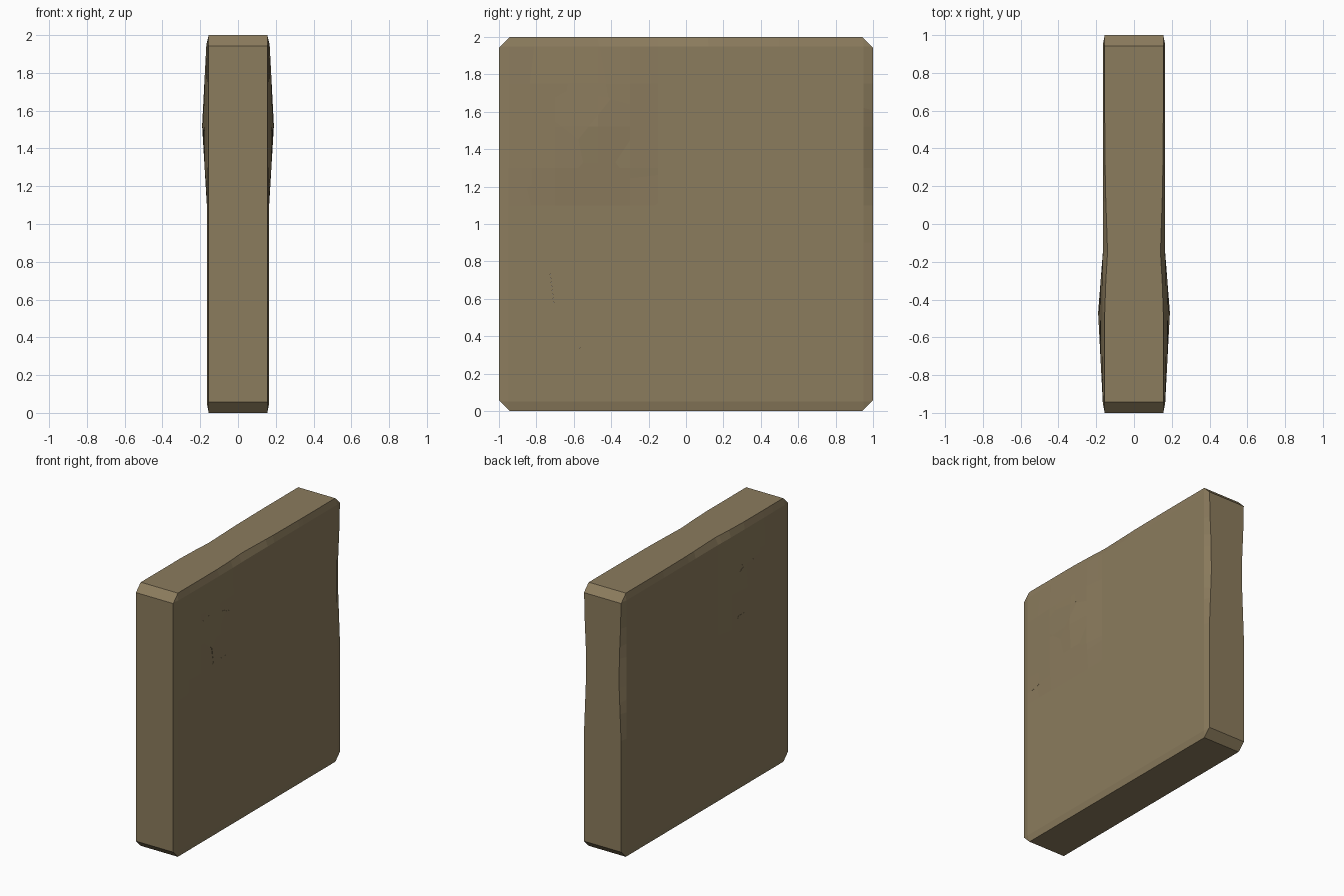
import bpy, bmesh
from mathutils import Vector

if "Cube" in bpy.data.objects:
    bpy.data.objects.remove(bpy.data.objects["Cube"])

stone = bpy.data.materials.new("brown_stone")
stone.diffuse_color = (0.26, 0.20, 0.11, 1)
stone.use_nodes = True
stone.node_tree.nodes["Principled BSDF"].inputs["Base Color"].default_value = stone.diffuse_color


def bump(v, lo, mid, hi):
    """Linear tent: 0 at lo and hi, 1 at mid."""
    return max(0, min((v - lo) / (mid - lo), (hi - v) / (hi - mid)))


def half_thickness(y, z):
    edge = max(abs(y), abs(z - 1)) > 0.99
    h = 0.155 if edge else 0.165
    h += 0.025 * min(bump(y, -0.95, -0.47, -0.15), bump(z, 1.1, 1.52, 2.0))
    if y > 0.99:
        h -= 0.02 * bump(z, 0.9, 1.4, 1.85)
    if edge and z > 1.99:
        h -= 0.015 * bump(y, -0.4, -0.15, 0.3)
    return h


# Slab: two relief sheets joined round the rim
ys = [-1, -0.95, -0.7, -0.47, -0.3, -0.15, 0.2, 0.55, 0.95, 1]
zs = [0, 0.05, 0.5, 0.9, 1.1, 1.3, 1.52, 1.75, 1.95, 2]
slab = bmesh.new()
n = len(ys)
grid = {(s, i, j): slab.verts.new((s * half_thickness(y, z), y, z))
        for s in (-1, 1) for i, y in enumerate(ys) for j, z in enumerate(zs)}
for s in (-1, 1):
    for i in range(n - 1):
        for j in range(n - 1):
            slab.faces.new([grid[s, i, j], grid[s, i + 1, j],
                            grid[s, i + 1, j + 1], grid[s, i, j + 1]])
m = n - 1
rim = ([(i, 0) for i in range(m)] + [(m, j) for j in range(m)]
       + [(i, m) for i in range(m, 0, -1)] + [(0, j) for j in range(m, 0, -1)])
for a, b in zip(rim, rim[1:] + rim[:1]):
    slab.faces.new([grid[-1, *a], grid[-1, *b], grid[1, *b], grid[1, *a]])
bmesh.ops.recalc_face_normals(slab, faces=slab.faces)


def cut(bm, point, normal):
    """Slice off everything on the normal side and cap the cut."""
    bmesh.ops.bisect_plane(bm, geom=bm.verts[:] + bm.edges[:] + bm.faces[:],
                           dist=1e-5, plane_co=point, plane_no=normal, clear_outer=True)
    border = [e for e in bm.edges if e.is_boundary]
    if border:
        bmesh.ops.holes_fill(bm, edges=border, sides=0)


# Chamfered corners of the square
for sy in (-1, 1):
    for sz in (-1, 1):
        cut(slab, Vector((0, sy, 1 + sz * 0.943)), Vector((0, sy, sz)).normalized())

# Centres of the stones, as (y, z)
centres = [
    (-0.95, 1.85), (-0.7, 1.82), (-0.55, 1.8), (-0.33, 1.84), (-0.05, 1.85),
    (0.3, 1.87), (0.7, 1.88), (0.93, 1.8), (-0.93, 1.42), (-0.72, 1.42),
    (-0.58, 1.6), (-0.43, 1.48), (-0.02, 1.48), (-0.22, 1.34), (-0.43, 1.18),
    (-0.2, 1.17), (0.02, 1.17), (0.33, 1.28), (0.85, 1.47), (0.72, 1.02),
    (-0.68, 1.02), (-0.42, 0.93), (-0.12, 1.04), (-0.25, 0.8), (0.04, 0.84),
    (0.27, 0.96), (-0.92, 0.96), (-0.5, 0.55), (-0.13, 0.45), (0.35, 0.5),
    (0.87, 0.55), (-0.9, 0.5), (-0.87, 0.12), (-0.45, 0.15), (0.07, 0.06),
    (0.43, 0.08), (0.78, 0.13)]
points = [Vector((0, y, z)) for y, z in centres]

# Split the slab into stones, each bounded by its neighbours' midplanes
for k, p in enumerate(points):
    bm = slab.copy()
    others = sorted((q for q in points if q != p), key=lambda q: (q - p).length)
    for q in others[:20]:
        cut(bm, (p + q) / 2, (q - p).normalized())
    bmesh.ops.recalc_face_normals(bm, faces=bm.faces)
    mesh = bpy.data.meshes.new(f"wall_stone_{k + 1}")
    bm.to_mesh(mesh)
    bm.free()
    mesh.materials.append(stone)
    bpy.context.collection.objects.link(bpy.data.objects.new(mesh.name, mesh))
slab.free()
